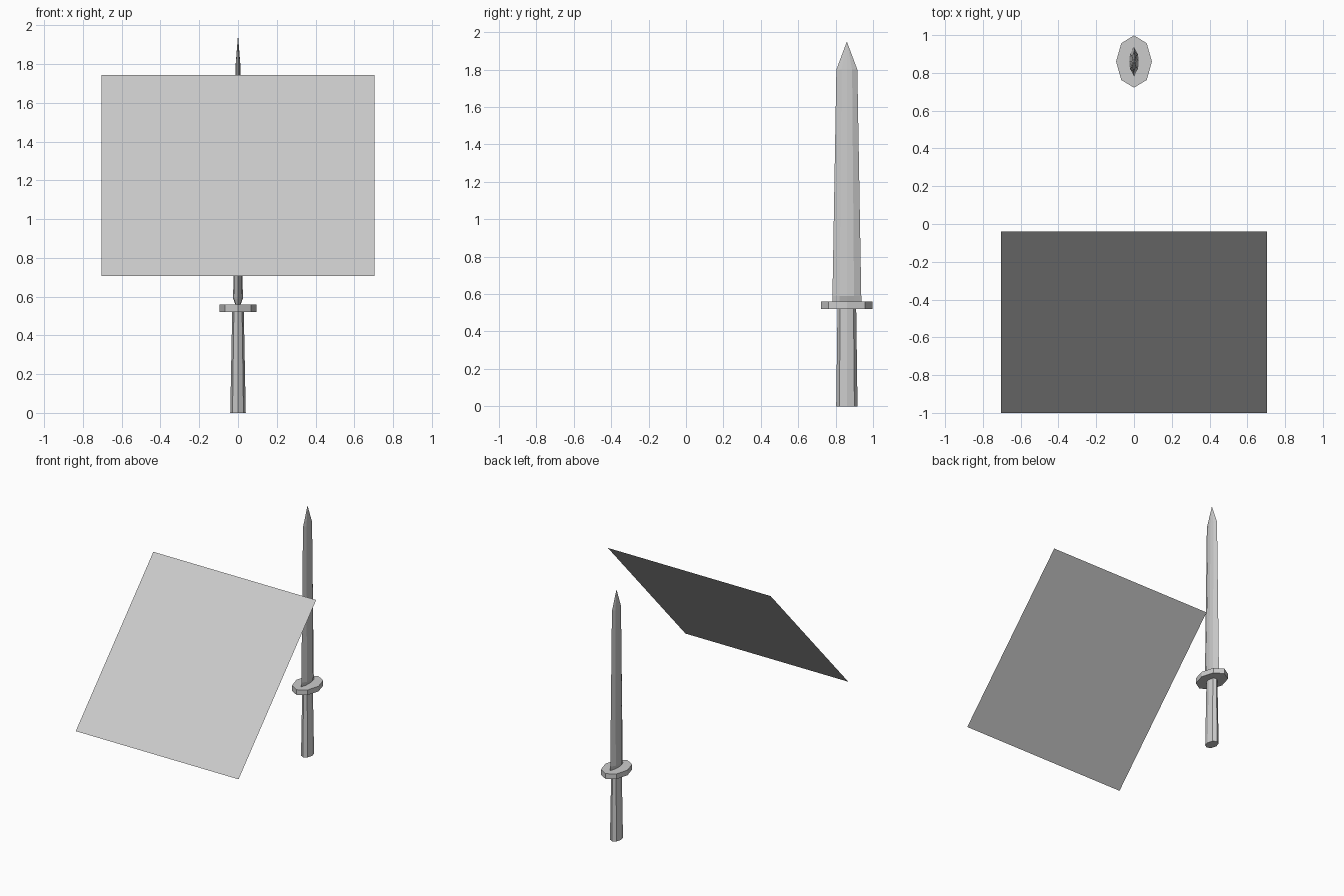
import bpy, bmesh, math

if "Cube" in bpy.data.objects:
    bpy.data.objects.remove(bpy.data.objects["Cube"])

CY = 0.86  # sword axis in y


def add_object(name, bm):
    mesh = bpy.data.meshes.new(name)
    bm.to_mesh(mesh)
    bm.free()
    obj = bpy.data.objects.new(name, mesh)
    bpy.context.collection.objects.link(obj)
    return obj


def loft(name, section, levels, tip=None):
    """Stack scaled copies of a section; levels are (z, x half-width, y half-width)."""
    bm = bmesh.new()
    n = len(section)
    rings = [[bm.verts.new((x * rx, CY + y * ry, z)) for x, y in section]
             for z, rx, ry in levels]
    for low, high in zip(rings, rings[1:]):
        for i in range(n):
            j = (i + 1) % n
            bm.faces.new((low[i], low[j], high[j], high[i]))
    bm.faces.new(rings[0][::-1])
    if tip is None:
        bm.faces.new(rings[-1])
    else:
        point = bm.verts.new((0, CY, tip))
        for i in range(n):
            bm.faces.new((rings[-1][i], rings[-1][(i + 1) % n], point))
    return add_object(name, bm)


octagon = [(math.cos(i * math.pi / 4), math.sin(i * math.pi / 4)) for i in range(8)]
blade_section = [(1, 0), (0.85, 0.5), (0, 1), (-0.85, 0.5),
                 (-1, 0), (-0.85, -0.5), (0, -1), (0.85, -0.5)]

# Sword parts
loft("grip", octagon, [(0, 0.04, 0.057), (0.52, 0.03, 0.05)])
loft("guard", octagon, [(0.52, 0.095, 0.138), (0.56, 0.095, 0.138)])
loft("blade", blade_section,
     [(0.56, 0.014, 0.078), (0.59, 0.025, 0.077), (1.80, 0.012, 0.056)], tip=1.95)

# Tilted single-sided sheet, low edge at the front
bm = bmesh.new()
corners = [(-0.705, -1.0, 0.705), (0.705, -1.0, 0.705),
           (0.705, -0.04, 1.742), (-0.705, -0.04, 1.742)]
bm.faces.new([bm.verts.new(c) for c in corners])
add_object("tilted_panel", bm)
